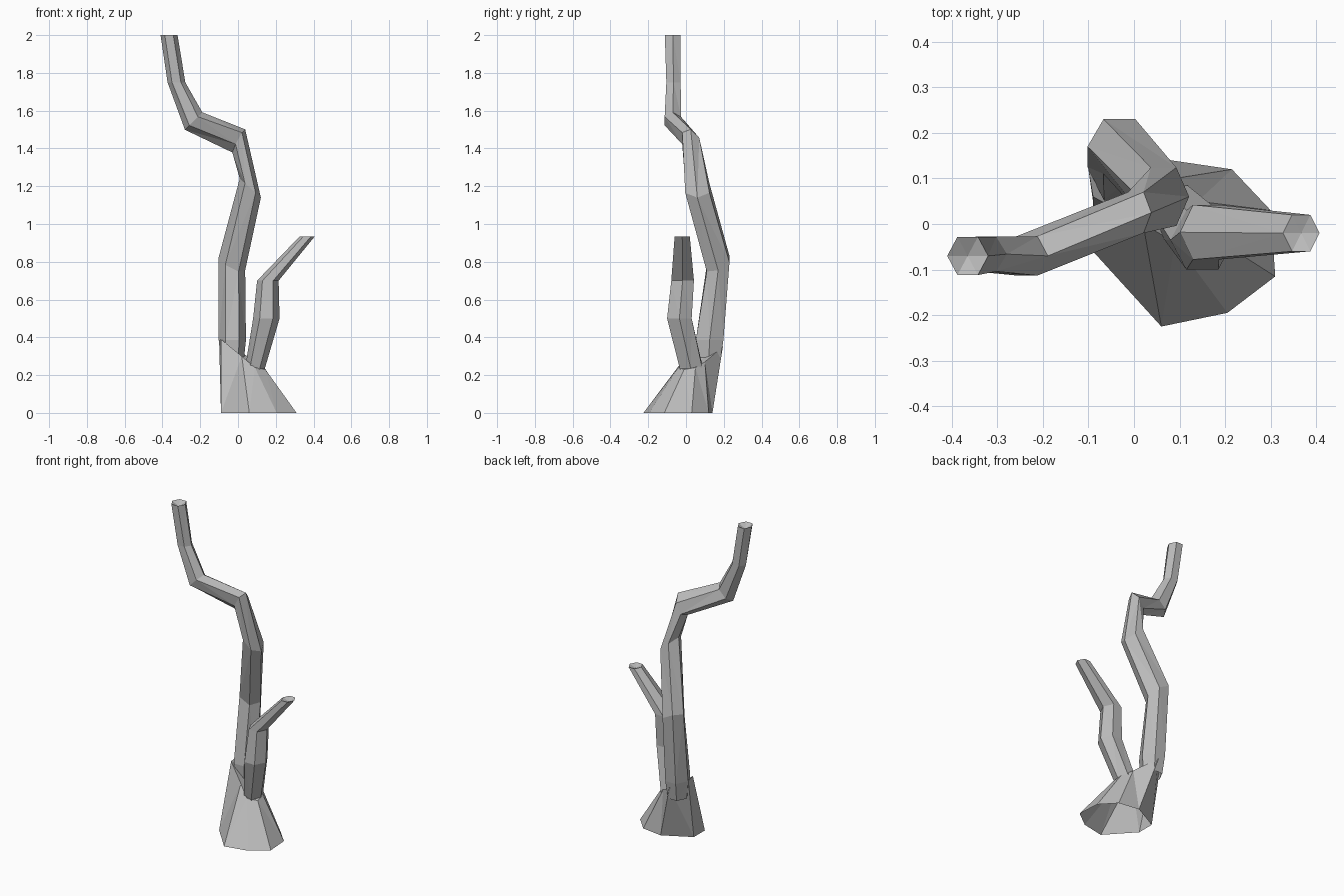
import bpy
import bmesh
import math
from mathutils import Vector

if "Cube" in bpy.data.objects:
    bpy.data.objects.remove(bpy.data.objects["Cube"], do_unlink=True)

# Single bark colour
bark = bpy.data.materials.new("grey_bark")
bark.use_nodes = True
bark_colour = (0.5, 0.5, 0.5, 1)
bark.diffuse_color = bark_colour
bark.node_tree.nodes["Principled BSDF"].inputs["Base Color"].default_value = bark_colour

SIDES = 6


def slanted_ring(centre, half_x, half_y, slope_x=0, slope_y=0):
    """Six-sided ring whose plane rises by the given slopes."""
    points = []
    for i in range(SIDES):
        angle = math.tau * i / SIDES
        dx = half_x * math.cos(angle)
        dy = half_y * math.sin(angle) / math.sin(math.pi / 3)
        points.append(Vector(centre) + Vector((dx, dy, dx * slope_x + dy * slope_y)))
    return points


def loft(name, rings, cap_drop):
    """Skin a stack of rings, leave the bottom open and close the top with a dipped fan."""
    bm = bmesh.new()
    loops = [[bm.verts.new(point) for point in ring] for ring in rings]
    count = len(loops[0])
    for lower, upper in zip(loops, loops[1:]):
        for i in range(count):
            j = (i + 1) % count
            bm.faces.new((lower[i], lower[j], upper[j], upper[i]))
    middle = sum((Vector(point) for point in rings[-1]), Vector()) / count
    middle.z -= cap_drop
    tip = bm.verts.new(middle)
    for i in range(count):
        bm.faces.new((loops[-1][i], loops[-1][(i + 1) % count], tip))
    bmesh.ops.triangulate(bm, faces=bm.faces[:], quad_method='SHORT_EDGE')
    mesh = bpy.data.meshes.new(name)
    bm.to_mesh(mesh)
    bm.free()
    mesh.materials.append(bark)
    part = bpy.data.objects.new(name, mesh)
    bpy.context.collection.objects.link(part)
    return part


# Flared, hollow foot that narrows to the fork
ground_outline = [
    (0.31, -0.115, 0), (0.3, 0.03, 0), (0.215, 0.12, 0), (0.08, 0.14, 0),
    (-0.09, 0.05, 0), (-0.09, -0.06, 0), (0.06, -0.225, 0), (0.205, -0.195, 0),
]
fork_outline = [
    (0.145, -0.01, 0.23), (0.14, 0.05, 0.24), (0.09, 0.1, 0.27), (-0.02, 0.195, 0.35),
    (-0.1, 0.12, 0.385), (-0.09, 0.06, 0.39), (0.02, 0, 0.3), (0.09, -0.04, 0.24),
]
loft("flared_base", [ground_outline, fork_outline], cap_drop=0.03)

# Tall crooked trunk
loft("main_trunk", [
    slanted_ring((-0.03, 0.12, 0.27), 0.06, 0.06),
    slanted_ring((-0.03, 0.125, 0.385), 0.072, 0.073),
    slanted_ring((-0.032, 0.17, 0.79), 0.07, 0.06, slope_x=-0.5, slope_y=0.4),
    slanted_ring((0.065, 0.06, 1.19), 0.056, 0.064, slope_x=-0.9),
    slanted_ring((0.004, 0.025, 1.44), 0.034, 0.045, slope_x=1.8, slope_y=-0.3),
    slanted_ring((-0.235, -0.07, 1.545), 0.046, 0.043, slope_x=1),
    slanted_ring((-0.326, -0.066, 1.75), 0.047, 0.038),
    slanted_ring((-0.365, -0.07, 2), 0.045, 0.042),
], cap_drop=0.025)

# Short side branch
loft("side_branch", [
    slanted_ring((0.09, 0.03, 0.2), 0.045, 0.05),
    slanted_ring((0.092, 0.025, 0.25), 0.05, 0.06, slope_x=-0.3),
    slanted_ring((0.15, -0.035, 0.5), 0.07, 0.065),
    slanted_ring((0.158, -0.018, 0.7), 0.057, 0.06),
    slanted_ring((0.367, -0.02, 0.935), 0.04, 0.04),
], cap_drop=0.015)
